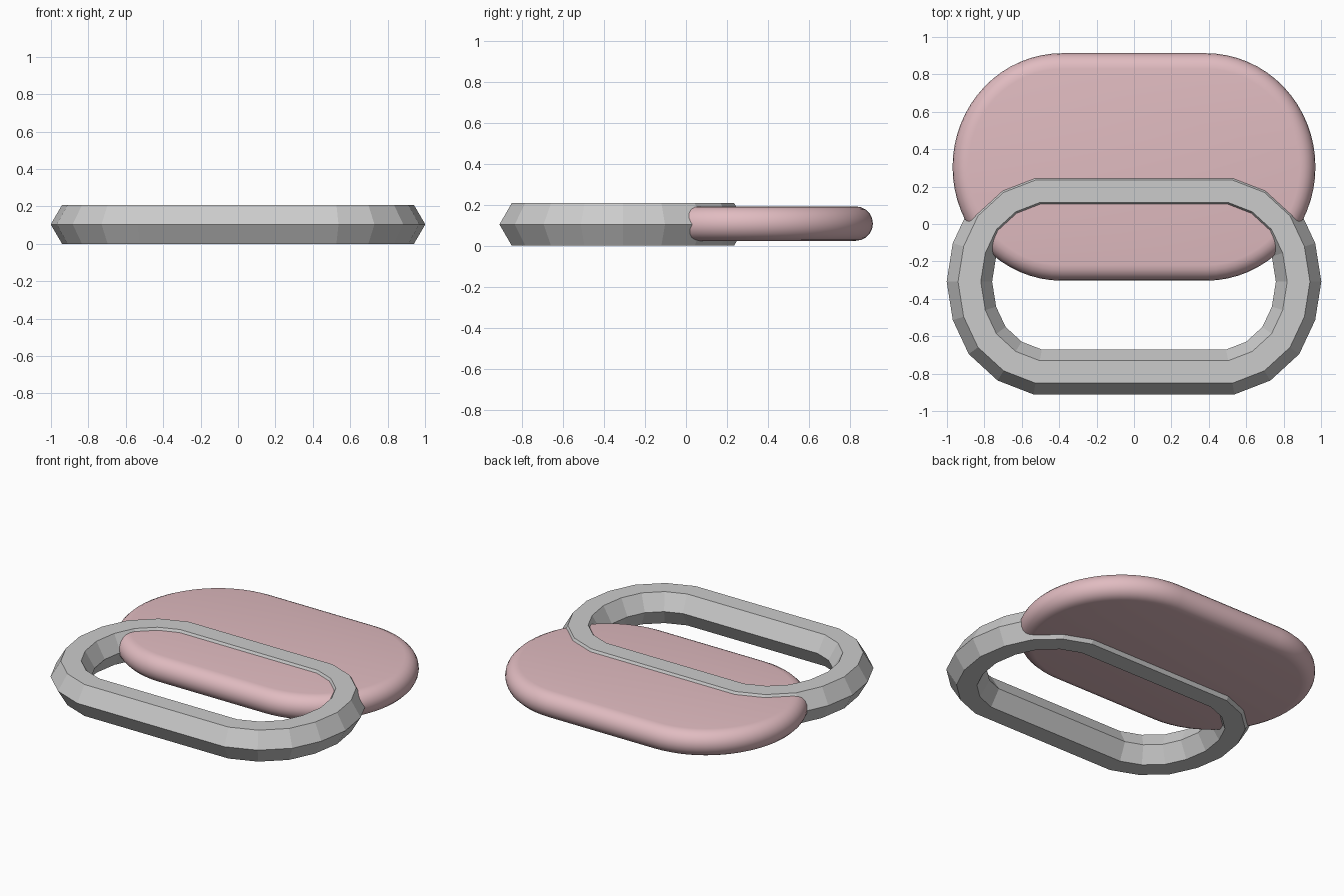
import bpy, bmesh, math
from mathutils import Vector

if "Cube" in bpy.data.objects:
    bpy.data.objects.remove(bpy.data.objects["Cube"])


def mirror_loop(quarter):
    # quarter runs from the end of the straight (top) to the far right tip
    q = [Vector(p) for p in quarter]
    right = q + [Vector((p.x, -p.y)) for p in reversed(q[:-1])]
    return right + [Vector((-p.x, p.y)) for p in reversed(right)]


def sweep(name, path, profile, centre, closed_profile):
    # profile = (outward offset, height) pairs carried round the path
    bm = bmesh.new()
    n = len(path)
    rings = []
    for i, p in enumerate(path):
        a = (p - path[i - 1]).normalized()
        b = (path[(i + 1) % n] - p).normalized()
        t = (a + b).normalized()
        out = Vector((-t.y, t.x))
        miter = 1 / max(0.5, t.dot(a))
        rings.append([bm.verts.new((p.x + out.x * o * miter + centre[0],
                                    p.y + out.y * o * miter + centre[1],
                                    h + centre[2])) for o, h in profile])
    m = len(profile)
    for i in range(n):
        r, s = rings[i], rings[(i + 1) % n]
        for j in range(m if closed_profile else m - 1):
            k = (j + 1) % m
            bm.faces.new((r[j], r[k], s[k], s[j]))
    if not closed_profile:
        bm.faces.new([r[0] for r in rings])
        bm.faces.new([r[-1] for r in rings])
    bmesh.ops.recalc_face_normals(bm, faces=bm.faces)
    mesh = bpy.data.meshes.new(name)
    bm.to_mesh(mesh)
    bm.free()
    obj = bpy.data.objects.new(name, mesh)
    bpy.context.collection.objects.link(obj)
    return obj


# Grey link: hexagonal bar bent into a faceted oval
R = 0.12
hexagon = [(R * math.cos(i * math.pi / 3), R * math.sin(i * math.pi / 3))
           for i in range(6)]
link_path = mirror_loop([(0.515, 0.483), (0.665, 0.425), (0.785, 0.315),
                         (0.853, 0.17), (0.88, 0)])
sweep("oval_link", link_path, hexagon, (0, -0.308, 0.104), True)

# Pink plate: smooth stadium slab with a half-round rim
r = 0.084
N = 16
plate_path = mirror_loop([(0.385 + 0.501 * math.sin(i * math.pi / 2 / N),
                           0.524 * math.cos(i * math.pi / 2 / N))
                          for i in range(N + 1)])
rim = [(r * math.cos(a), r * math.sin(a))
       for a in [math.radians(-90 + 18 * i) for i in range(11)]]
plate = sweep("rounded_plate", plate_path, rim, (0, 0.305, 0.108), False)
pink = bpy.data.materials.new("pink")
pink.diffuse_color = (0.75, 0.5, 0.53, 1)
pink.use_nodes = True
pink.node_tree.nodes["Principled BSDF"].inputs["Base Color"].default_value = pink.diffuse_color
plate.data.materials.append(pink)
bpy.ops.object.select_all(action='DESELECT')
plate.select_set(True)
bpy.context.view_layer.objects.active = plate
bpy.ops.object.shade_smooth_by_angle(angle=math.radians(40))
